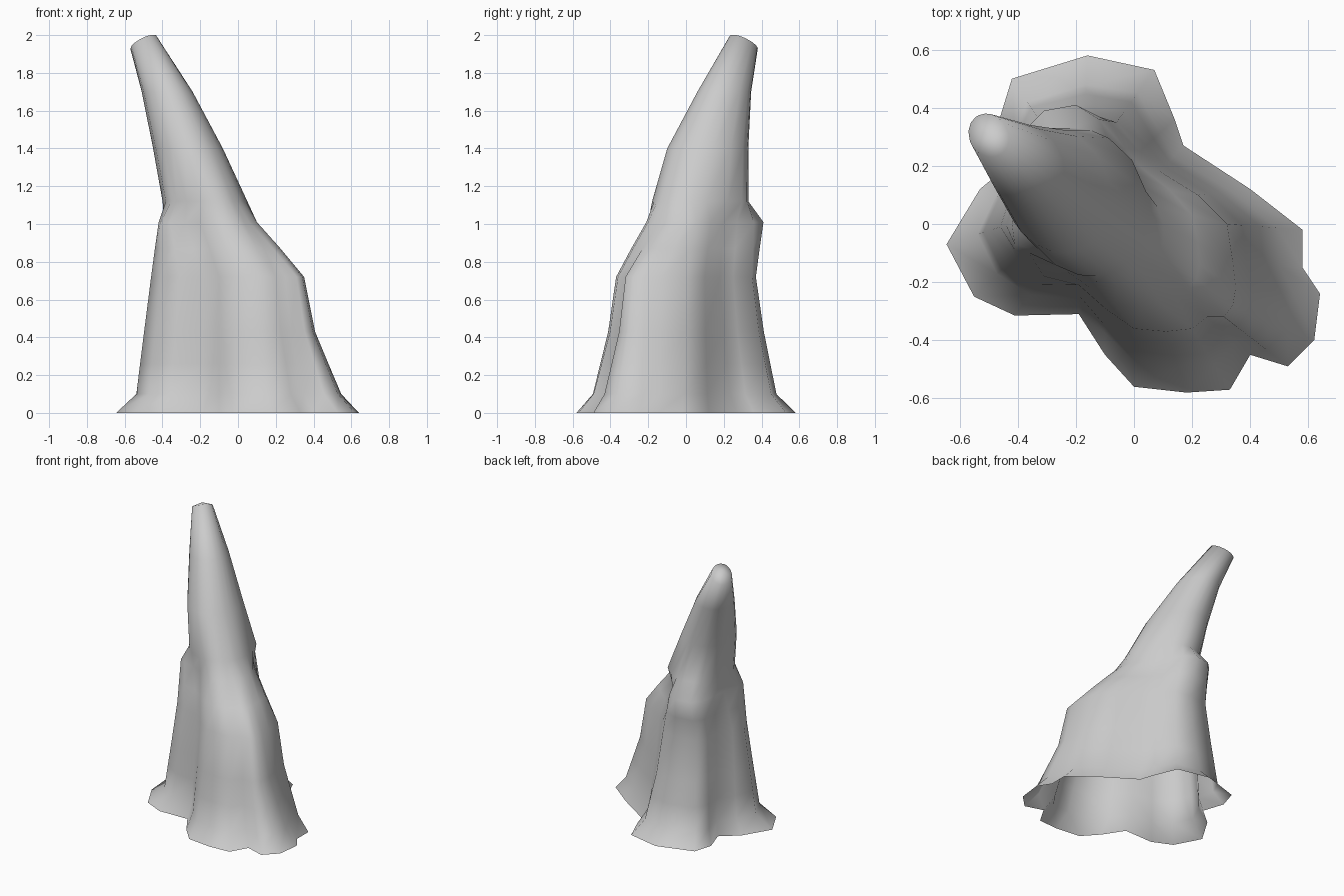
import bpy
import bmesh
import math
from mathutils import Vector

cube = bpy.data.objects.get("Cube")
if cube:
    bpy.data.objects.remove(cube, do_unlink=True)


def make_material(name, colour):
    material = bpy.data.materials.new(name)
    material.use_nodes = True
    material.diffuse_color = colour
    material.node_tree.nodes["Principled BSDF"].inputs["Base Color"].default_value = colour
    return material


def outline(points, height):
    """Lift a flat outline, given in hundredths of a unit, to a height."""
    return [Vector((x / 100, y / 100, height)) for x, y in points]


def blend(lower, upper, factor, height, lean=0.0):
    """Outline between two others; lean lets the left side flare more."""
    ring = [a.lerp(b, factor - lean * a.x) for a, b in zip(lower, upper)]
    for point in ring:
        point.z = height
    return ring


def horn_ring(angles, left, right, front, back, height, tilt=0.0, shear=0.12):
    """Oval that fills the given limits and leans slightly along the ridge."""
    ring = []
    for angle in angles:
        across = math.cos(angle + shear / 2)
        along = math.sin(angle - shear / 2)
        ring.append(Vector(((left + right) / 2 + across * (right - left) / 2,
                            (front + back) / 2 + along * (back - front) / 2,
                            height + tilt * (across - along))))
    return ring


# Lobed foot, shoulder and neck outlines, anticlockwise from the left side
foot = outline([(64, -24), (58, -15), (58, -2), (40, 12), (17, 27), (14, 36),
                (7, 53), (-16, 58), (-42, 50), (-46, 37), (-41, 22), (-53, 12),
                (-64.5, -7), (-55, -25), (-41, -31.5), (-19, -31), (-10, -45),
                (0, -56), (18, -58), (33, -57), (40, -45), (53, -49), (62, -40)], 0)

shoulder = outline([(35, -22), (34, -13), (32, 0), (22, 10), (9, 18), (2, 25),
                    (-6, 35), (-17, 37), (-32, 35), (-37, 28), (-37, 18), (-43, 8),
                    (-46, -1), (-41, -11), (-31, -18), (-19, -21), (-10, -29),
                    (0, -36), (11, -37), (20, -36), (25, -32), (31, -32), (34, -28)], 0.72)

neck = outline([(10, -6), (10, 0), (8, 6), (3, 13), (-3, 20), (-8, 27),
                (-12, 36), (-20, 41), (-31, 39), (-36, 34), (-38, 22), (-39, 12),
                (-42, 0), (-41, -7), (-36, -10), (-28, -11), (-20, -15),
                (-13, -20), (-6, -21), (0, -20), (3, -17), (6, -14), (9, -10)], 1.01)

# The horn keeps the spacing of the neck points around its axis
angles = [math.atan2(p.y - 0.09, p.x + 0.17) for p in neck]

rings = [
    foot,
    blend(foot, shoulder, 0.45, 0.1, lean=0.2),
    blend(foot, shoulder, 0.62, 0.26, lean=0.1),
    blend(foot, shoulder, 0.8, 0.43),
    shoulder,
    blend(shoulder, neck, 0.5, 0.87),
    neck,
    horn_ring(angles, -0.40, 0.05, -0.18, 0.33, 1.12),
    horn_ring(angles, -0.45, -0.08, -0.10, 0.33, 1.4),
    horn_ring(angles, -0.51, -0.24, 0.06, 0.345, 1.7),
    horn_ring(angles, -0.57, -0.43, 0.23, 0.38, 1.96, tilt=0.028),
]

# Skin the outlines into one open-bottomed shell with a blunt, slanted tip
mesh = bpy.data.meshes.new("rock_spike")
bm = bmesh.new()
loops = [[bm.verts.new(point) for point in ring] for ring in rings]
for lower, upper in zip(loops, loops[1:]):
    for i in range(len(lower)):
        j = (i + 1) % len(lower)
        bm.faces.new((lower[i], lower[j], upper[j], upper[i]))

tip = bm.verts.new((-0.5, 0.3, 1.985))
last = loops[-1]
for i in range(len(last)):
    bm.faces.new((last[i], last[(i + 1) % len(last)], tip))

for face in bm.faces:
    face.smooth = True
bm.to_mesh(mesh)
bm.free()

spike = bpy.data.objects.new("rock_spike", mesh)
bpy.context.collection.objects.link(spike)
mesh.materials.append(make_material("stone_grey", (0.6, 0.6, 0.6, 1)))
